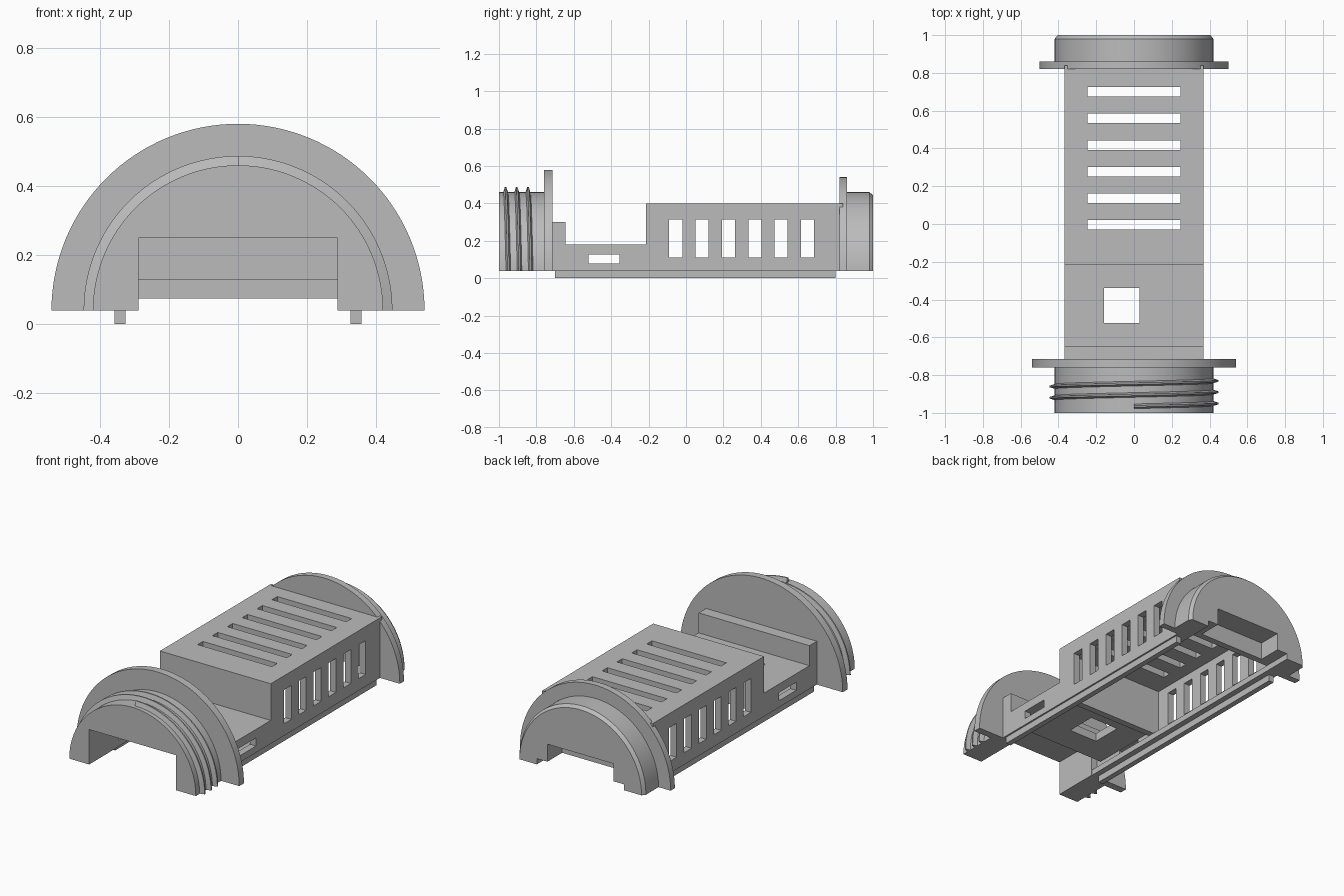
import bpy, bmesh, math
from mathutils import Vector

cube = bpy.data.objects.get("Cube")
if cube:
    bpy.data.objects.remove(cube, do_unlink=True)

grey = bpy.data.materials.new("plain grey")
grey.use_nodes = True
grey.diffuse_color = (0.5, 0.5, 0.5, 1)
grey.node_tree.nodes["Principled BSDF"].inputs["Base Color"].default_value = (0.5, 0.5, 0.5, 1)

BASE = 0.04  # height of the flat underside


def finish(name, bm, smooth=False):
    bmesh.ops.recalc_face_normals(bm, faces=bm.faces)
    mesh = bpy.data.meshes.new(name)
    bm.to_mesh(mesh)
    bm.free()
    mesh.materials.append(grey)
    obj = bpy.data.objects.new(name, mesh)
    bpy.context.collection.objects.link(obj)
    if smooth:
        bpy.ops.object.select_all(action='DESELECT')
        obj.select_set(True)
        bpy.context.view_layer.objects.active = obj
        bpy.ops.object.shade_smooth_by_angle(angle=math.radians(30))
    return obj


def loft(bm, sections):
    """Skin matching closed sections and cap both ends."""
    rings = [[bm.verts.new(p) for p in s] for s in sections]
    n = len(rings[0])
    for a, b in zip(rings, rings[1:]):
        for i in range(n):
            j = (i + 1) % n
            bm.faces.new((a[i], a[j], b[j], b[i]))
    bm.faces.new(rings[0])
    bm.faces.new(rings[-1])


def add_box(bm, x, y, z):
    loft(bm, [[(x[0], y[0], h), (x[1], y[0], h), (x[1], y[1], h), (x[0], y[1], h)] for h in z])


def half_disc(name, rings, notch):
    """Half disc along y; rings are (y, radius), notch is its right half outline."""
    sections = []
    for y, r in rings:
        arc = [(r * math.cos(math.pi * i / 64), y, BASE + r * math.sin(math.pi * i / 64))
               for i in range(65)]
        left = [(-x, y, z) for x, z in notch]
        right = [(x, y, z) for x, z in reversed(notch)]
        sections.append(arc + left + right)
    bm = bmesh.new()
    loft(bm, sections)
    return finish(name, bm, True)


# End plugs and flanges
front_notch = [(0.288, BASE), (0.288, 0.25)]
back_notch = [(0.29, BASE), (0.29, 0.075), (0.22, 0.075), (0.22, 0.18)]
half_disc("front_neck", [(-1, 0.42), (-0.76, 0.42)], front_notch)
half_disc("front_flange", [(-0.76, 0.54), (-0.715, 0.54)], front_notch)
half_disc("back_flange", [(0.82, 0.5), (0.86, 0.5)], [(0.29, BASE), (0.29, 0.075)])
half_disc("back_neck", [(0.86, 0.42), (0.98, 0.42), (1, 0.405)], back_notch)


# Screw thread ridges on the upper half of the front neck
def thread(name, start_y, start, end):
    sections = []
    for i in range(49):
        a = start + (end - start) * i / 48
        y = start_y - 0.03 * a / math.pi
        sections.append([(r * math.cos(a), y + dy, BASE + r * math.sin(a))
                         for r, dy in ((0.415, -0.014), (0.447, -0.004),
                                       (0.447, 0.004), (0.415, 0.014))])
    bm = bmesh.new()
    loft(bm, sections)
    finish(name, bm, True)


for k in range(3):
    thread("thread_%d" % (k + 1), -0.83 - 0.06 * k, 0, math.pi if k < 2 else math.pi / 2)


# Housing shell: stepped side profile, hollowed and pierced
def prism(name, half_width, outline):
    bm = bmesh.new()
    loft(bm, [[(x, y, z) for y, z in outline] for x in (-half_width, half_width)])
    return finish(name, bm)


housing = prism("housing", 0.368, [(-0.715, BASE), (-0.715, 0.30), (-0.645, 0.30), (-0.645, 0.18),
                                   (-0.215, 0.18), (-0.215, 0.40), (0.82, 0.40), (0.82, BASE)])
hollow = prism("hollow_cutter", 0.328, [(-0.8, -0.1), (-0.8, 0.25), (-0.685, 0.25), (-0.685, 0.13),
                                        (-0.175, 0.13), (-0.175, 0.36), (0.9, 0.36), (0.9, -0.1)])

bm = bmesh.new()
for k in range(6):
    y = 0.141 * k
    add_box(bm, (-0.247, 0.247), (y - 0.03, y + 0.02), (0.34, 0.5))
    for x in ((-0.5, -0.3), (0.3, 0.5)):
        add_box(bm, x, (y - 0.09, y - 0.02), (0.112, 0.315))
add_box(bm, (-0.16, 0.03), (-0.525, -0.34), (0.11, 0.25))
for x in ((-0.5, -0.3), (0.3, 0.5)):
    add_box(bm, x, (-0.52, -0.355), (0.08, 0.128))
openings = finish("opening_cutter", bm)

bpy.context.view_layer.objects.active = housing
for cutter in (hollow, openings):
    cutter.hide_render = True
    mod = housing.modifiers.new("cut", 'BOOLEAN')
    mod.operation = 'DIFFERENCE'
    mod.solver = 'EXACT'
    mod.object = cutter
    bpy.ops.object.modifier_apply(modifier=mod.name)
    bpy.data.objects.remove(cutter, do_unlink=True)

# Inner ledges and bottom rails on both sides
for side, word in ((1, "left"), (-1, "right")):
    for part, x, y, z in (("ledge", (0.29, 0.335), (-0.715, 0.82), (BASE, 0.075)),
                          ("rail", (0.325, 0.358), (-0.7, 0.8), (0, BASE))):
        bm = bmesh.new()
        add_box(bm, [side * v for v in x], y, z)
        finish(word + "_" + part, bm)

# Small clips where the roof meets the back flange
bm = bmesh.new()
for side in (1, -1):
    add_box(bm, (side * 0.352, side * 0.368), (0.81, 0.84), (0.38, 0.40))
finish("roof_clips", bm)

# Cross wall below the deck
bm = bmesh.new()
add_box(bm, (-0.33, 0.33), (-0.215, -0.175), (0.075, 0.14))
finish("cross_wall", bm)
